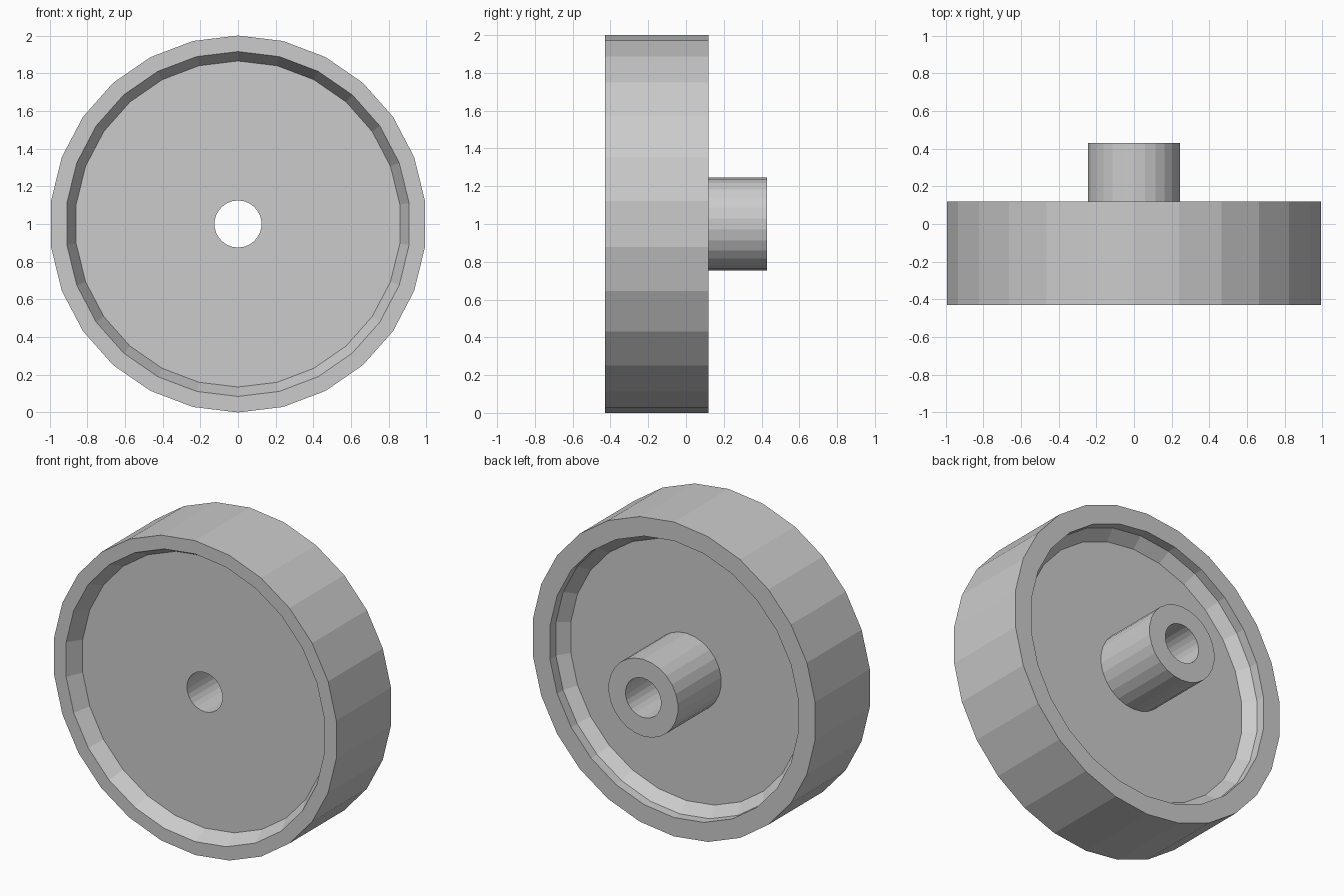
import bpy
import bmesh
from math import sin, cos, tau

cube = bpy.data.objects.get("Cube")
if cube:
    bpy.data.objects.remove(cube, do_unlink=True)

SIDES = 26
CENTRE_Z = 1.0

grey = bpy.data.materials.new("light_grey")
grey.use_nodes = True
colour = (0.6, 0.6, 0.6, 1.0)
grey.diffuse_color = colour
grey.node_tree.nodes["Principled BSDF"].inputs["Base Color"].default_value = colour


def lathe(name, profile):
    """Revolve a closed (radius, y) profile around the wheel axle."""
    bm = bmesh.new()
    rings = []
    for i in range(SIDES):
        a = tau * i / SIDES
        rings.append([bm.verts.new((r * sin(a), y, CENTRE_Z + r * cos(a)))
                      for r, y in profile])
    count = len(profile)
    for i in range(SIDES):
        here, after = rings[i], rings[(i + 1) % SIDES]
        for j in range(count):
            k = (j + 1) % count
            bm.faces.new((here[j], here[k], after[k], after[j]))
    bmesh.ops.recalc_face_normals(bm, faces=bm.faces)
    mesh = bpy.data.meshes.new(name)
    bm.to_mesh(mesh)
    bm.free()
    mesh.materials.append(grey)
    obj = bpy.data.objects.new(name, mesh)
    bpy.context.collection.objects.link(obj)
    return obj


front, rim_back, hub_back = -0.43, 0.12, 0.43
front_floor, back_floor = -0.335, -0.005
bore = 0.125

# Wheel: tread, tapered front recess, stepped and tapered back recess, bore
lathe("wheel", [
    (bore, front_floor), (0.865, front_floor), (0.915, front),
    (1.0, front), (1.0, rim_back),
    (0.88, rim_back), (0.88, 0.06), (0.82, back_floor),
    (bore, back_floor),
])

# Hub: hollow axle sleeve standing on the back of the disc
lathe("hub", [
    (bore, back_floor), (0.245, back_floor),
    (0.245, hub_back), (bore, hub_back),
])
